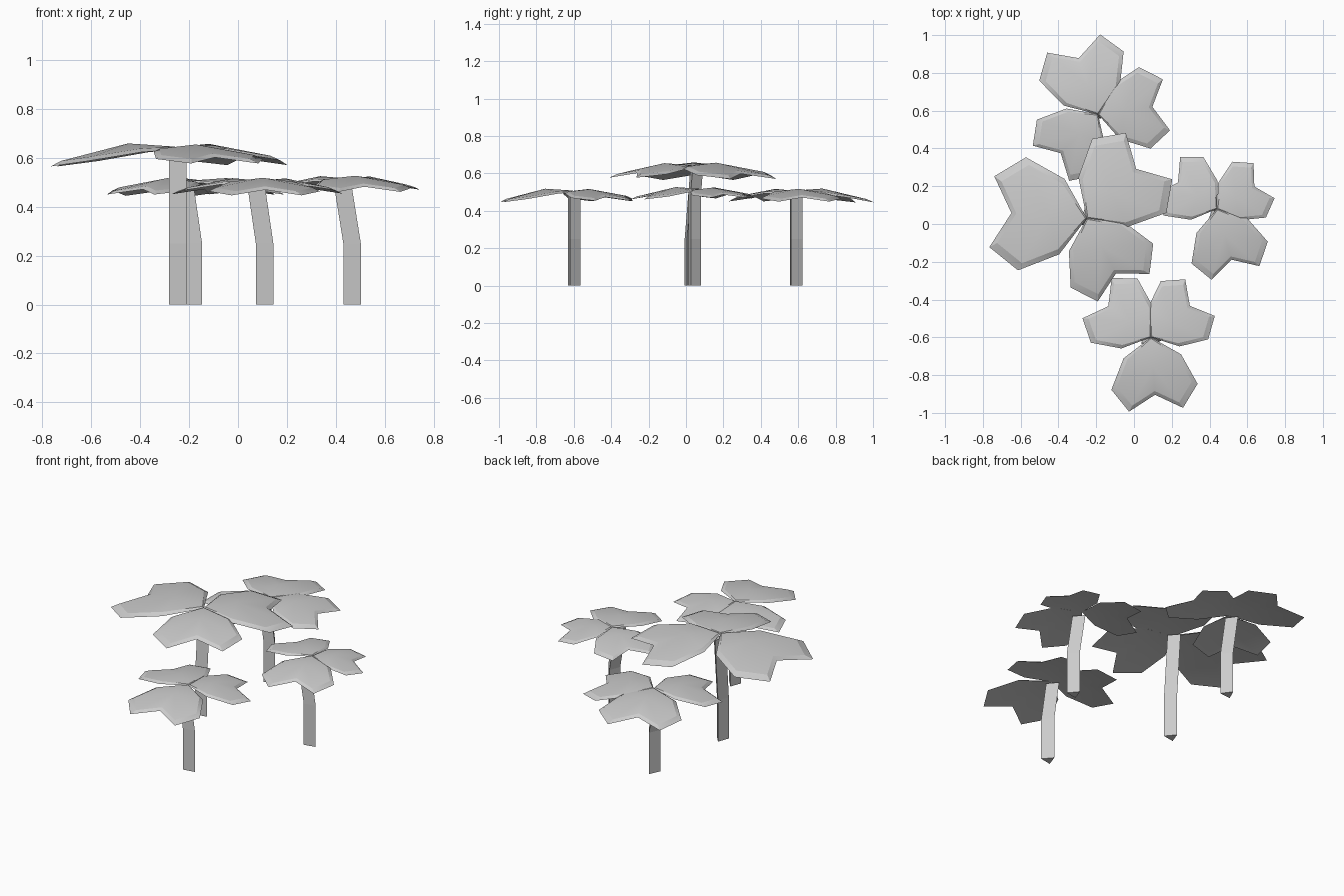
import bpy, bmesh, math
from mathutils import Vector, Matrix

cube = bpy.data.objects.get("Cube")
if cube:
    bpy.data.objects.remove(cube, do_unlink=True)

grey = bpy.data.materials.new("plain_grey")
grey.use_nodes = True
colour = (0.6, 0.6, 0.6, 1)
grey.diffuse_color = colour
grey.node_tree.nodes["Principled BSDF"].inputs["Base Color"].default_value = colour


def make_object(name, bm):
    bmesh.ops.recalc_face_normals(bm, faces=bm.faces)
    mesh = bpy.data.meshes.new(name)
    bm.to_mesh(mesh)
    bm.free()
    mesh.materials.append(grey)
    obj = bpy.data.objects.new(name, mesh)
    bpy.context.collection.objects.link(obj)
    return obj


# Half outline of a heart-shaped leaflet of unit length: along, across, height
HALF = [(0.33, 0.5, -0.03), (0.86, 0.75, -0.12), (1.26, 0.47, -0.175)]
RIM = ([Vector((0, 0, 0))] + [Vector((a, -b, c)) for a, b, c in HALF]
       + [Vector((1, 0, -0.1))] + [Vector(p) for p in reversed(HALF)])
CROWN = Vector((0.5, 0, 0.06))


def leaflet(name, centre, length, angle):
    """Domed heart with a thin sloping border and a hollow underside."""
    bm = bmesh.new()
    rim = [bm.verts.new(p) for p in RIM]
    inner = []
    for i, p in enumerate(RIM):
        q = p.lerp(CROWN, 0.13 if i else 0.04)
        q.z += 0.025
        inner.append(bm.verts.new(q))
    top = bm.verts.new(CROWN)
    under = bm.verts.new(CROWN - Vector((0, 0, 0.06)))
    n = len(rim)
    for i in range(n):
        j = (i + 1) % n
        bm.faces.new((rim[i], rim[j], inner[j], inner[i]))
        bm.faces.new((inner[i], inner[j], top))
        bm.faces.new((rim[j], rim[i], under))
    inset = set(inner)
    for e in bm.edges:
        e.smooth = not (e.verts[0] in inset and e.verts[1] in inset)
    for f in bm.faces:
        f.smooth = True
    bm.transform(Matrix.Translation(centre)
                 @ Matrix.Rotation(math.radians(angle), 4, "Z")
                 @ Matrix.Scale(length, 4))
    obj = make_object(name, bm)
    bpy.ops.object.select_all(action="DESELECT")
    obj.select_set(True)
    bpy.context.view_layer.objects.active = obj
    bpy.ops.object.shade_smooth_by_angle(angle=math.radians(30), keep_sharp_edges=True)


def stem(name, foot, bend, height, turn):
    """Three-sided stalk, straight to the knee and leaning above it."""
    bm = bmesh.new()
    rings = []
    for z, lean in ((0, 0), (0.25, 0), (height, 1)):
        ring = []
        for k in range(3):
            a = math.radians(turn + 120 * k)
            ring.append(bm.verts.new((foot[0] + bend[0] * lean + 0.042 * math.cos(a),
                                      foot[1] + bend[1] * lean + 0.042 * math.sin(a), z)))
        rings.append(ring)
    for low, high in zip(rings, rings[1:]):
        for k in range(3):
            m = (k + 1) % 3
            bm.faces.new((low[k], low[m], high[m], high[k]))
    bm.faces.new(rings[0][::-1])
    bm.faces.new(rings[-1])
    make_object(name, bm)


# Each plant: centre, stem foot, stem lean, stem turn, leaflets (length, angle)
PLANTS = {
    "tall": ((-0.25, 0.03, 0.635), (-0.25, 0.02), (0, 0.03), 100,
             [(0.4, 176), (0.37, 45), (0.33, -62)]),
    "back": ((-0.19, 0.58, 0.5), (-0.185, 0.58), (-0.035, 0), 95,
             [(0.315, 109), (0.29, 8), (0.285, 226)]),
    "left": ((0.44, 0.08, 0.51), (0.463, 0.04), (-0.04, 0), 100,
             [(0.23, 31), (0.25, 146), (0.28, -74)]),
    "front": ((0.09, -0.6, 0.5), (0.105, -0.605), (-0.035, 0), 100,
              [(0.28, 144), (0.265, 39), (0.305, -86)]),
}
for label, (centre, foot, bend, turn, leaves) in PLANTS.items():
    stem(label + "_stem", foot, bend, centre[2] - 0.01, turn)
    for i, (length, angle) in enumerate(leaves):
        leaflet(f"{label}_leaflet_{i + 1}", Vector(centre), length, angle)
